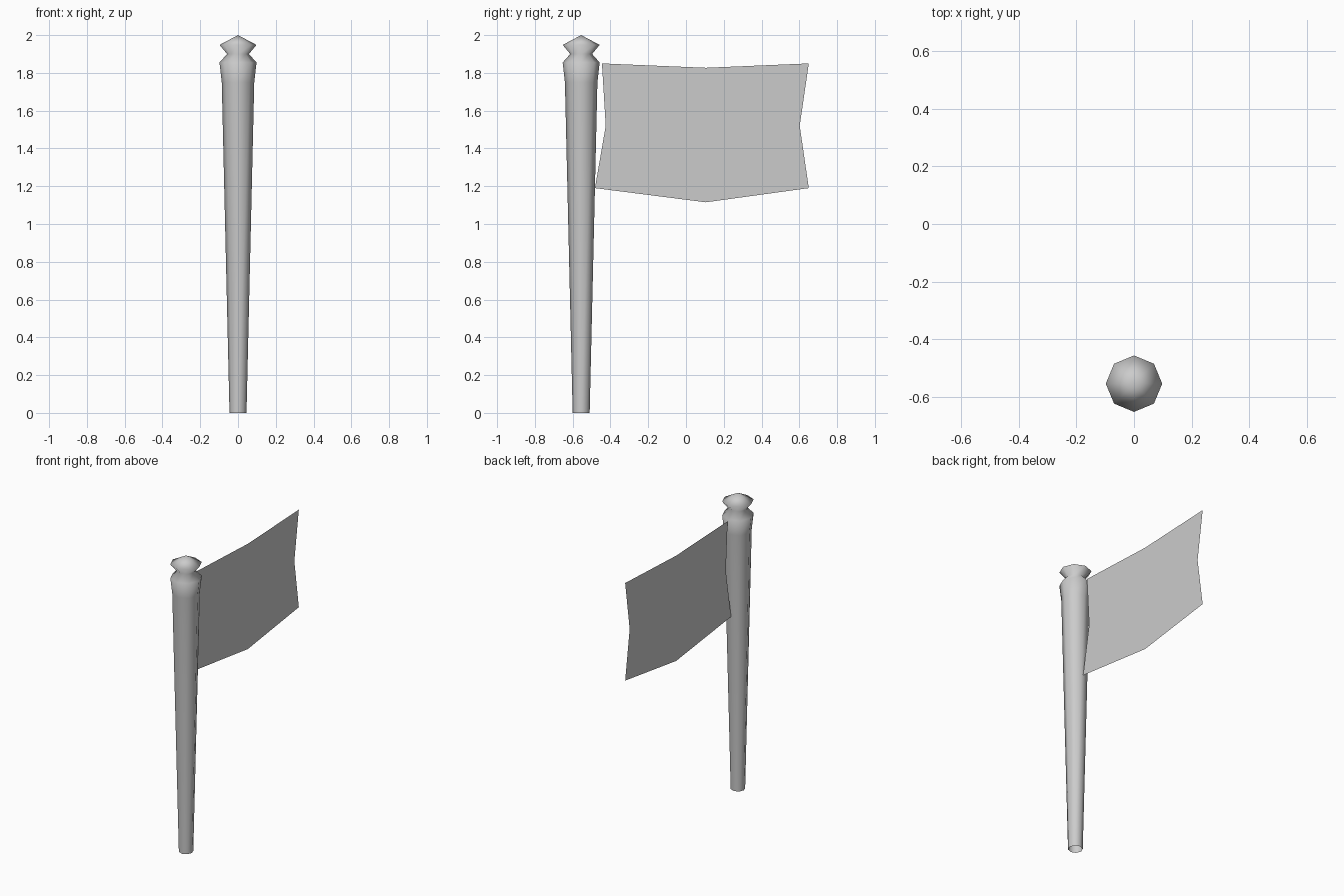
import bpy
import bmesh
from math import cos, sin, pi

cube = bpy.data.objects.get("Cube")
if cube:
    bpy.data.objects.remove(cube, do_unlink=True)

POLE_Y = -0.555
SIDES = 8

# One plain grey for both parts
grey = bpy.data.materials.new("light_grey")
grey.use_nodes = True
colour = (0.6, 0.6, 0.6, 1)
grey.diffuse_color = colour
grey.node_tree.nodes["Principled BSDF"].inputs["Base Color"].default_value = colour


def add_object(name, bm, smooth):
    mesh = bpy.data.meshes.new(name)
    for face in bm.faces:
        face.smooth = smooth
    bm.to_mesh(mesh)
    bm.free()
    mesh.materials.append(grey)
    obj = bpy.data.objects.new(name, mesh)
    bpy.context.collection.objects.link(obj)
    return obj


# Tapered pole with flared collar and pointed finial, open at the foot
profile = [(0.045, 0), (0.086, 1.75), (0.098, 1.855), (0.058, 1.9), (0.098, 1.948)]
bm = bmesh.new()
rings = []
for radius, z in profile:
    angles = [2 * pi * i / SIDES for i in range(SIDES)]
    rings.append([bm.verts.new((radius * cos(a), radius * sin(a), z)) for a in angles])
tip = bm.verts.new((0, 0, 2))
for i in range(SIDES):
    j = (i + 1) % SIDES
    for low, high in zip(rings, rings[1:]):
        bm.faces.new((low[i], low[j], high[j], high[i]))
    bm.faces.new((rings[-1][i], rings[-1][j], tip))
pole = add_object("flag_pole", bm, True)
pole.location.y = POLE_Y

# Thin cloth: three columns from hoist to fly, each bottom, middle, top
columns = [
    [(-0.482, 1.19), (-0.425, 1.52), (-0.445, 1.85)],
    [(0.105, 1.115), (0.105, 1.52), (0.105, 1.827)],
    [(0.65, 1.19), (0.602, 1.52), (0.65, 1.85)],
]
bm = bmesh.new()
grid = [[bm.verts.new((0, y, z)) for y, z in column] for column in columns]
for near, far in zip(grid, grid[1:]):
    for k in range(2):
        bm.faces.new((near[k], far[k], far[k + 1], near[k + 1]))
add_object("flag_cloth", bm, False)
